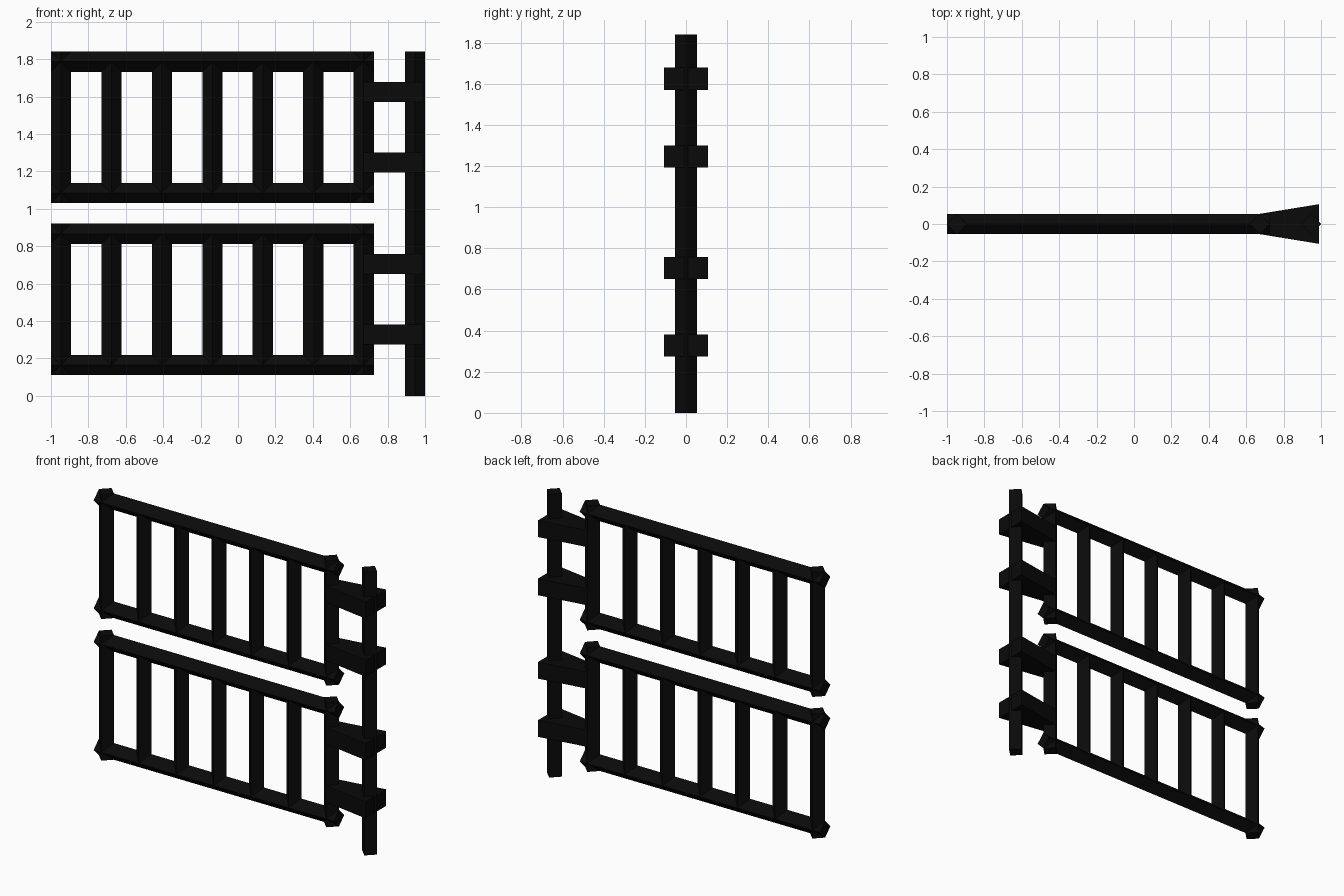
import bpy
import bmesh
from math import pi
from mathutils import Matrix, Vector

cube = bpy.data.objects.get("Cube")
if cube:
    bpy.data.objects.remove(cube, do_unlink=True)

iron = bpy.data.materials.new("black_iron")
iron.use_nodes = True
colour = (0.003, 0.003, 0.003, 1)
iron.diffuse_color = colour
iron.node_tree.nodes["Principled BSDF"].inputs["Base Color"].default_value = colour

R = 0.054          # half diagonal of every bar


def add_object(name, bm):
    bmesh.ops.recalc_face_normals(bm, faces=bm.faces)
    mesh = bpy.data.meshes.new(name)
    bm.to_mesh(mesh)
    bm.free()
    mesh.materials.append(iron)
    obj = bpy.data.objects.new(name, mesh)
    bpy.context.scene.collection.objects.link(obj)
    return obj


def bar(name, start, end):
    """Square bar turned on edge, running between two points."""
    a, b = Vector(start), Vector(end)
    turn = (b - a).to_track_quat('Z', 'Y').to_matrix().to_4x4()
    bm = bmesh.new()
    bmesh.ops.create_cone(bm, cap_ends=True, segments=4, radius1=R, radius2=R,
                          depth=(b - a).length,
                          matrix=Matrix.Translation((a + b) / 2) @ turn)
    return add_object(name, bm)


def brace(name, z):
    """Solid wedge widening from the panel towards the post."""
    bm = bmesh.new()
    outline = [(0.67, -R), (0.99, -0.106), (0.99, 0.106), (0.67, R)]
    face = bm.faces.new([bm.verts.new((x, y, z - R)) for x, y in outline])
    top = bmesh.ops.extrude_face_region(bm, geom=[face])["geom"]
    bmesh.ops.translate(bm, vec=(0, 0, 2 * R),
                        verts=[v for v in top if isinstance(v, bmesh.types.BMVert)])
    return add_object(name, bm)


# Hinge post
bar("post", (0.946, 0, 0), (0.946, 0, 1.84))

# Two barred panels, each held by two braces
left, right, count = -1.0, 0.726, 7
for panel, low, high in (("lower", 0.11, 0.92), ("upper", 1.03, 1.84)):
    bar(panel + "_bottom_rail", (left, 0, low + R), (right, 0, low + R))
    bar(panel + "_top_rail", (left, 0, high - R), (right, 0, high - R))
    step = (right - left - 2 * R) / (count - 1)
    for i in range(count):
        x = left + R + i * step
        # Outer uprights run through the rails, inner ones stop inside them
        inset = 0 if i in (0, count - 1) else R
        bar(f"{panel}_upright_{i + 1}", (x, 0, low + inset), (x, 0, high - inset))
    brace(panel + "_bottom_brace", low + 0.217)
    brace(panel + "_top_brace", high - 0.215)
